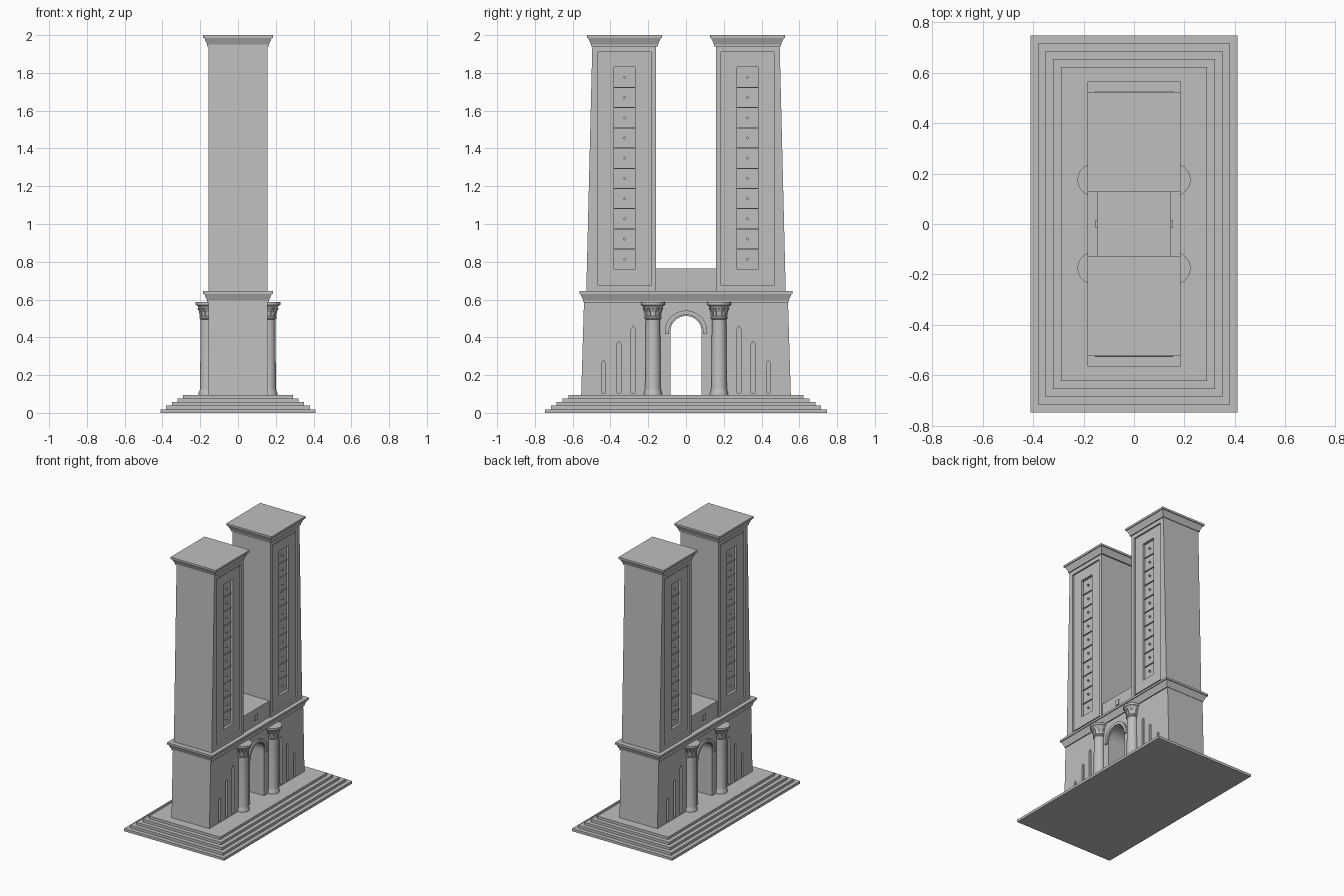
import bpy, bmesh, math

if "Cube" in bpy.data.objects:
    bpy.data.objects.remove(bpy.data.objects["Cube"], do_unlink=True)

stone = bpy.data.materials.new("grey stone")
stone.use_nodes = True
stone.diffuse_color = (0.52, 0.52, 0.52, 1)
stone.node_tree.nodes["Principled BSDF"].inputs["Base Color"].default_value = (0.52, 0.52, 0.52, 1)


def finish(name, bm):
    bmesh.ops.recalc_face_normals(bm, faces=bm.faces)
    me = bpy.data.meshes.new(name)
    bm.to_mesh(me)
    bm.free()
    me.materials.append(stone)
    ob = bpy.data.objects.new(name, me)
    bpy.context.collection.objects.link(ob)
    return ob


def bridge(bm, rings):
    """Join equal rings of points into a closed solid."""
    loops = [[bm.verts.new(p) for p in ring] for ring in rings]
    n = len(loops[0])
    for a, b in zip(loops, loops[1:]):
        for i in range(n):
            bm.faces.new((a[i], a[(i + 1) % n], b[(i + 1) % n], b[i]))
    bm.faces.new(loops[0])
    bm.faces.new(loops[-1])


def loft(name, levels):
    """Stack rectangles given as (half x, y min, y max, z)."""
    bm = bmesh.new()
    bridge(bm, [[(-x, a, z), (x, a, z), (x, b, z), (-x, b, z)] for x, a, b, z in levels])
    return finish(name, bm)


def prism(name, outline, x0, x1):
    """Extrude a y-z outline along x."""
    bm = bmesh.new()
    bridge(bm, [[(x, y, z) for y, z in outline] for x in (x0, x1)])
    return finish(name, bm)


def rect(y, z0, z1, half):
    return [(y - half, z0), (y + half, z0), (y + half, z1), (y - half, z1)]


def arc(r, z, n=20):
    return [(r * math.cos(math.pi * i / n), z + r * math.sin(math.pi * i / n)) for i in range(n + 1)]


def cut(target, cutters):
    """Subtract the cutters for good and delete them."""
    for c in cutters:
        mod = target.modifiers.new("cut", 'BOOLEAN')
        mod.operation, mod.solver, mod.object = 'DIFFERENCE', 'EXACT', c
    bpy.context.view_layer.update()
    dg = bpy.context.evaluated_depsgraph_get()
    me = bpy.data.meshes.new_from_object(target.evaluated_get(dg))
    target.modifiers.clear()
    target.data = me
    for c in cutters:
        bpy.data.objects.remove(c, do_unlink=True)


def moulding(name, x, y0, y1, z0, z1):
    """Flared band; each stage is (outward growth, share of the height)."""
    stages = [(0, 0), (.008, 0), (.008, .15), (.012, .3), (.02, .6), (.024, .75), (.03, .75), (.03, 1)]
    loft(name, [(x + o, y0 - o, y1 + o, z0 + t * (z1 - z0)) for o, t in stages])


# Stepped plinth
for i in range(5):
    x, y, z = .41 - .03 * i, .747 - .031 * i, .019 * i
    loft(f"plinth_step_{i + 1}", [(x, -y, y, z), (x, -y, y, z + .019)])

# Lower block with the archway and the rising slots
HALF = .155
base = loft("lower_block", [(HALF, -.555, .555, .09), (HALF, -.54, .54, .59)])
cutters = [prism("arch_cutter", [(-.083, .05), (.083, .05)] + arc(.083, .43), -.3, .3)]
for side in (-1, 1):
    for end in (-1, 1):
        for y, top in ((.28, .46), (.355, .38), (.437, .28)):
            y *= end
            outline = [(y - .01, .105), (y + .01, .105), (y + .01, top - .015), (y, top), (y - .01, top - .015)]
            cutters.append(prism("slot_cutter", outline, side * .14, side * .2))
cut(base, cutters)
moulding("lower_cornice", HALF, -.535, .535, .585, .645)

# Raised trim around the arch, both faces
for side, tag in ((1, "left"), (-1, "right")):
    inner, outer = arc(.09, .43), arc(.112, .43)
    outline = [(.09, .418)] + inner + [(-.09, .418), (-.112, .418)] + outer[::-1] + [(.112, .418)]
    prism(f"arch_trim_{tag}", outline, side * .15, side * .166)

# Parapet between the towers, with a small block on each face
loft("parapet", [(.145, -.17, .17, .64), (.145, -.17, .17, .765)])
for side, tag in ((1, "left"), (-1, "right")):
    prism(f"parapet_block_{tag}", rect(0, .685, .725, .016), side * .14, side * .152)

# Towers, sloping on the outer end only
for end, place in ((-1, "front"), (1, "back")):
    def span(a, b):
        return (a, b) if end > 0 else (-b, -a)

    tower = loft(f"{place}_tower", [(HALF, *span(.16, .528), .64), (HALF, *span(.16, .496), 1.945)])
    panels, strips = [], []
    yc, ys = end * .325, end * .325
    for side in (-1, 1):
        panels.append(prism("panel_cutter", rect(yc, .675, 1.91, .14), side * .143, side * .2))
        strips.append(prism("strip_cutter", rect(ys, .76, 1.83, .056), side * .128, side * .2))
    cut(tower, panels)
    cut(tower, strips)
    moulding(f"{place}_tower_cap", HALF, *span(.157, .494), 1.94, 2.0)

    for side, tag in ((1, "left"), (-1, "right")):
        # Slim raised field inside the panel groove
        field = prism(f"{place}_panel_{tag}", rect(yc, .685, 1.9, .13), side * .142, side * .148)
        cut(field, [prism("strip_cutter", rect(ys, .76, 1.83, .056), side * .1, side * .2)])
        # Ledges and studs in the window strip
        for i in range(10):
            z = .8135 + .107 * i
            if i:
                prism(f"{place}_ledge_{tag}_{i}", rect(ys, z - .056, z - .051, .056), side * .12, side * .136)
            d = .009
            prism(f"{place}_stud_{tag}_{i + 1}", [(ys - d, z), (ys, z - d), (ys + d, z), (ys, z + d)],
                  side * .12, side * .14)

# Columns: turned shaft, flared capital, ring of leaves
PROFILE = [(.048, .09), (.048, .108), (.043, .118), (.041, .13), (.038, .495), (.044, .5), (.044, .508),
           (.04, .512), (.042, .54), (.05, .56), (.056, .568), (.064, .572), (.064, .587)]
N = 32


def ring(x, y, r, z):
    return [(x + r * math.cos(math.tau * i / N), y + r * math.sin(math.tau * i / N), z) for i in range(N)]


for side, tag in ((1, "left"), (-1, "right")):
    for end, place in ((-1, "front"), (1, "back")):
        cx, cy = side * .16, end * .175
        bm = bmesh.new()
        bridge(bm, [ring(cx, cy, r, z) for r, z in PROFILE])
        col = finish(f"{place}_column_{tag}", bm)
        bpy.ops.object.select_all(action='DESELECT')
        col.select_set(True)
        bpy.context.view_layer.objects.active = col
        bpy.ops.object.shade_smooth_by_angle(angle=math.radians(35))
        bm = bmesh.new()
        for k in range(12):
            a = math.tau * k / 12
            c, s = math.cos(a), math.sin(a)
            rows = []
            for r, z, w in ((.043, .512, .007), (.046, .535, .009), (.056, .555, .005)):
                rows.append([(cx + q * c - v * s, cy + q * s + v * c, z)
                             for q, v in ((r - .012, -w), (r, -w), (r, w), (r - .012, w))])
            bridge(bm, rows)
        finish(f"{place}_capital_leaves_{tag}", bm)
